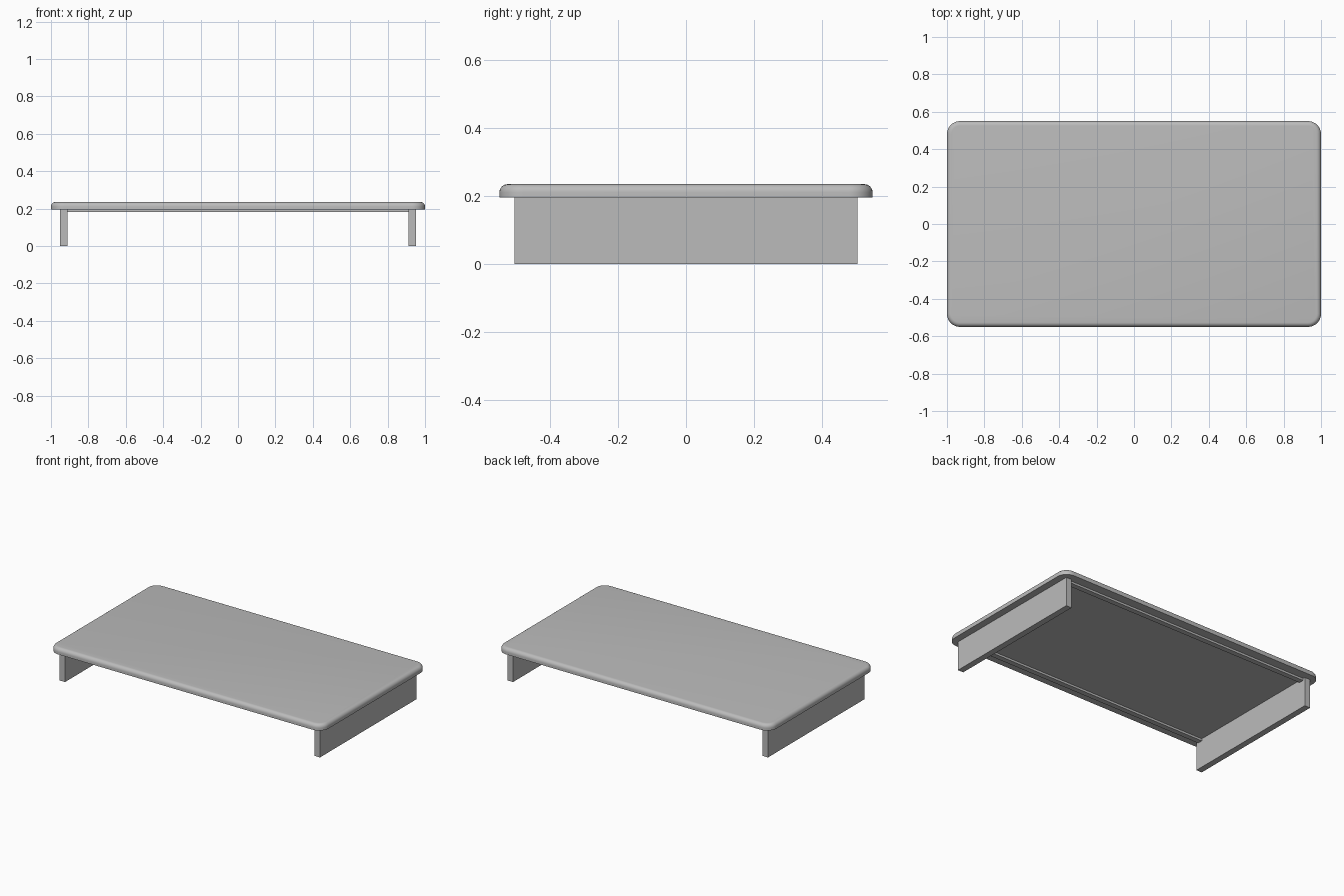
import bpy
import bmesh
import math

if "Cube" in bpy.data.objects:
    bpy.data.objects.remove(bpy.data.objects["Cube"], do_unlink=True)

grey = bpy.data.materials.new("plain grey")
grey.use_nodes = True
grey.diffuse_color = (0.5, 0.5, 0.5, 1)
grey.node_tree.nodes["Principled BSDF"].inputs["Base Color"].default_value = (0.5, 0.5, 0.5, 1)


def box(name, x, y, z):
    """Box from (min, max) pairs on each axis."""
    bm = bmesh.new()
    bmesh.ops.create_cube(bm, size=1)
    for v in bm.verts:
        v.co = [r[1] if c > 0 else r[0] for c, r in zip(v.co, (x, y, z))]
    mesh = bpy.data.meshes.new(name)
    bm.to_mesh(mesh)
    bm.free()
    mesh.materials.append(grey)
    obj = bpy.data.objects.new(name, mesh)
    bpy.context.collection.objects.link(obj)
    return obj


# Top board: rounded corners, then a rounded upper rim
board = box("top_board", (-1, 1), (-0.55, 0.55), (0.195, 0.235))
bm = bmesh.new()
bm.from_mesh(board.data)
corners = [e for e in bm.edges if abs(e.verts[0].co.z - e.verts[1].co.z) > 0.01]
bmesh.ops.bevel(bm, geom=corners, offset=0.07, segments=10, profile=0.5, affect='EDGES')
rim = [e for e in bm.edges if all(v.co.z > 0.234 for v in e.verts)]
bmesh.ops.bevel(bm, geom=rim, offset=0.024, segments=6, profile=0.5, affect='EDGES')
bm.to_mesh(board.data)
bm.free()
bpy.ops.object.select_all(action='DESELECT')
board.select_set(True)
bpy.context.view_layer.objects.active = board
bpy.ops.object.shade_smooth_by_angle(angle=math.radians(35))

# Side panels that carry the board
for side, s in (("left", 1), ("right", -1)):
    box(side + "_leg_panel", sorted((s * 0.912, s * 0.953)), (-0.505, 0.505), (0, 0.196))

# Shallow rails under the board, running between the panels
for side, s in (("front", -1), ("back", 1)):
    box(side + "_rail", (-0.913, 0.913), sorted((s * 0.455, s * 0.49)), (0.181, 0.196))
